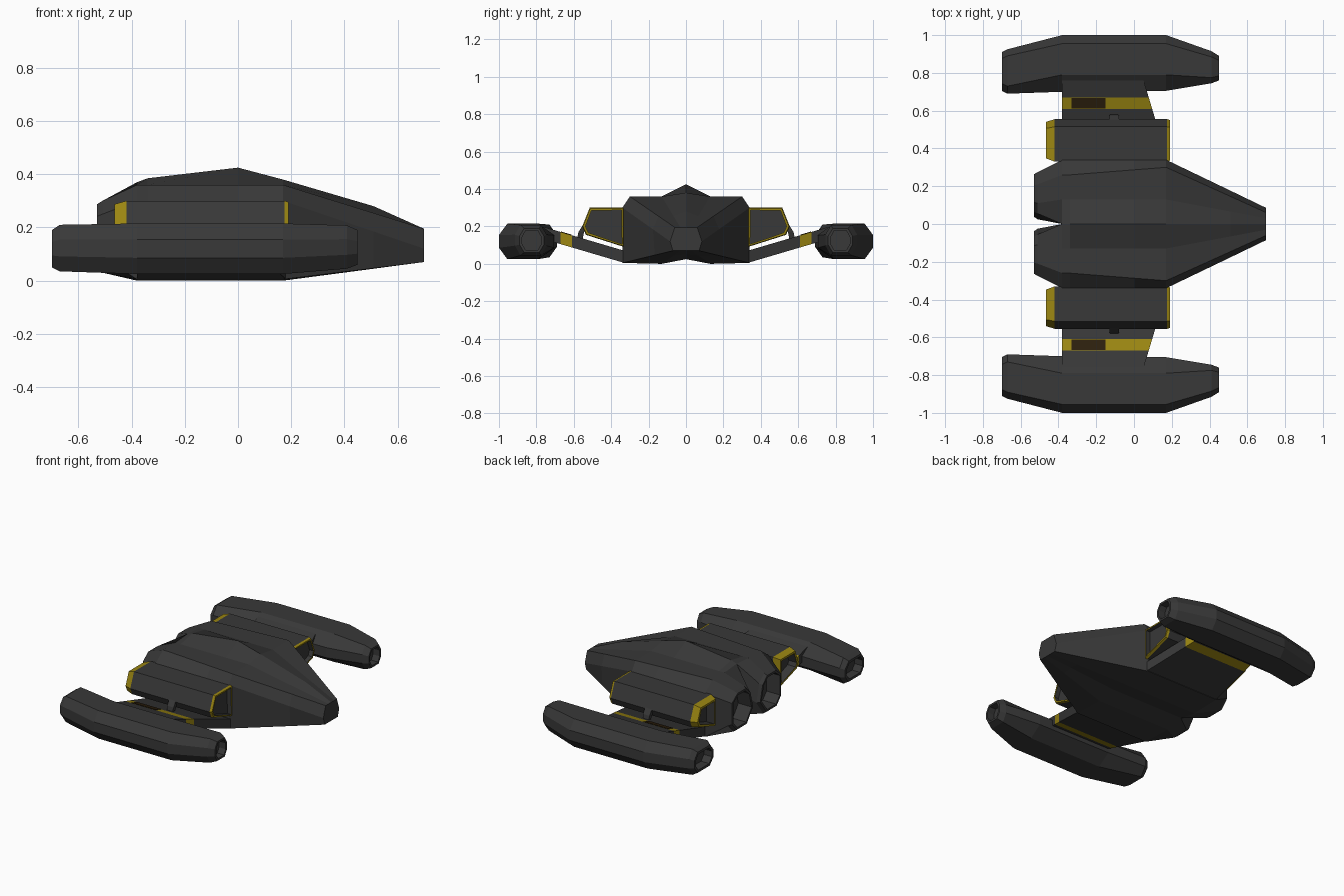
import bpy, bmesh
from mathutils import Vector

if "Cube" in bpy.data.objects:
    bpy.data.objects.remove(bpy.data.objects["Cube"])


def mat(name, rgb):
    m = bpy.data.materials.new(name)
    m.diffuse_color = (*rgb, 1)
    m.use_nodes = True
    m.node_tree.nodes["Principled BSDF"].inputs["Base Color"].default_value = m.diffuse_color
    return m


GREY = mat("dark_grey", (0.040, 0.040, 0.040))
YELLOW = mat("yellow", (0.33, 0.24, 0.006))
BROWN = mat("dark_brown", (0.026, 0.014, 0.004))


def loft(name, rings, mats, paint=None, recess=None):
    """Skin rings of 3D points; recess = (rim, depth) hollows the listed ends; mirrored over y."""
    bm = bmesh.new()
    vs = [[bm.verts.new(p) for p in r] for r in rings]
    n = len(vs[0])
    for a, b in zip(vs, vs[1:]):
        for i in range(n):
            quad = [a[i], a[(i + 1) % n], b[(i + 1) % n], b[i]]
            if max(abs(v.co.y) for v in quad) > 1e-4:     # skip faces on the mirror plane
                bm.faces.new(quad)
    caps = [bm.faces.new(vs[0][::-1]), bm.faces.new(vs[-1])]
    bmesh.ops.recalc_face_normals(bm, faces=bm.faces)
    for f in bm.faces:
        f.material_index = paint(f.calc_center_median()) if paint else 0
    for cap, spec in zip(caps, recess or (None, None)):
        if spec:
            rim, depth = spec
            normal = cap.normal.copy()
            bmesh.ops.inset_region(bm, faces=[cap], thickness=rim)
            walls = bmesh.ops.extrude_discrete_faces(bm, faces=[cap])["faces"]
            bmesh.ops.translate(bm, verts=walls[0].verts, vec=-normal * depth)
            inner = {f for v in walls[0].verts for f in v.link_faces}
            for f in inner:
                f.material_index = 0
    me = bpy.data.meshes.new(name)
    bm.to_mesh(me)
    bm.free()
    for m in mats:
        me.materials.append(m)
    ob = bpy.data.objects.new(name, me)
    bpy.context.collection.objects.link(ob)
    mod = ob.modifiers.new("mirror", "MIRROR")
    mod.use_axis = (False, True, False)
    return ob


def ring(x, prof):
    return [Vector((x, y, z)) for y, z in prof]


def shrink(prof, k):
    cy = sum(p[0] for p in prof) / len(prof)
    cz = sum(p[1] for p in prof) / len(prof)
    return [(cy + (y - cy) * k, cz + (z - cz) * k) for y, z in prof]


# Hull: half sections from the nose back to a hollow engine nozzle
nose = [(0, .195), (.03, .195), (.06, .195), (.085, .12), (.07, .07), (.03, .07), (0, .07), (0, .12)]
body = [(0, .38), (.13, .36), (.30, .36), (.34, .30), (.34, .005), (.13, .0), (0, .025), (0, .2)]
rear = [(0, .37), (.13, .36), (.26, .36), (.34, .30), (.34, .005), (.13, .0), (0, .025), (0, .2)]
nozzle = [(.055, .25), (.11, .30), (.21, .30), (.275, .25), (.275, .09), (.22, .03), (.10, .03), (.025, .13)]


def blend(t, top):
    p = [(a[0] + (b[0] - a[0]) * t, a[1] + (b[1] - a[1]) * t) for a, b in zip(nose, body)]
    p[0] = (0, top)
    return p


mid = [(a[0] * .67 + b[0] * .33, a[1]) for a, b in zip(body, rear)]
mid[0] = (0, .425)
back = list(rear)
back[0] = (0, .385)
loft("hull", [ring(.70, nose), ring(.51, blend(.36, .28)), ring(.17, body), ring(0, mid),
              ring(-.34, back), ring(-.38, rear), ring(-.51, nozzle), ring(-.53, shrink(nozzle, .9))],
     [GREY], recess=(None, (.015, .10)))

# Side pods with yellow end rims
pod = [(.33, .30), (.515, .30), (.555, .20), (.535, .155), (.33, .09)]
loft("side_pod", [ring(.19, shrink(pod, .95)), ring(.175, pod), ring(-.42, pod), ring(-.465, shrink(pod, .86))],
     [GREY, YELLOW], paint=lambda c: int(c.x > .176 or c.x < -.421),
     recess=((.012, .03), (.018, .06)))


# Wings: sloping slabs with a yellow band
def wing_ring(y):
    zb, xf = .005 + (y - .33) * .295, .18 - (y - .33) * .30
    zt = zb + .065
    return [Vector((xf, y, zb)), Vector((xf, y, zt)), Vector((-.38, y, zt)), Vector((-.38, y, zb))]


loft("wing", [wing_ring(y) for y in (.33, .61, .67, .76)], [GREY, YELLOW],
     paint=lambda c: int(.61 < c.y < .67))


# Dark worn plate on the yellow band
def plate_ring(y):
    z = .07 + (y - .33) * .295
    return [Vector((x, y, z + h)) for x, h in ((-.15, -.003), (-.15, .003), (-.33, .003), (-.33, -.003))]


loft("band_plate", [plate_ring(.612), plate_ring(.668)], [BROWN])

# Small struts between pod and wing
loft("strut", [[Vector((x, y, z)) for x, y in ((-.13 + t, .52 + o), (-.08 - t, .52 + o), (-.08 - t, .55 + o), (-.13 + t, .55 + o))]
               for z, o, t in ((.21, 0, 0), (.17, .025, 0), (.12, .035, .01))], [GREY])


# Outer nacelles: bent eight-sided tubes with hollow ends
def nacelle_ring(x, y0, y1, z0, z1, ci, co):
    h = (z1 - z0) * .32
    return ring(x, [(y0 + ci, z1), (y1 - co, z1), (y1, z1 - h), (y1, z0 + h),
                    (y1 - co, z0), (y0 + ci, z0), (y0, z0 + h), (y0, z1 - h)])


loft("nacelle", [nacelle_ring(*s) for s in (
    (.45, .76, .89, .06, .19, .025, .025),
    (.41, .745, .915, .045, .208, .03, .03),
    (.17, .705, 1.0, .025, .215, .085, .045),
    (-.38, .70, 1.0, .025, .215, .09, .045),
    (-.67, .69, .925, .035, .21, .04, .035),
    (-.70, .705, .91, .05, .19, .04, .035))],
    [GREY], recess=((.015, .05), (.018, .06)))
